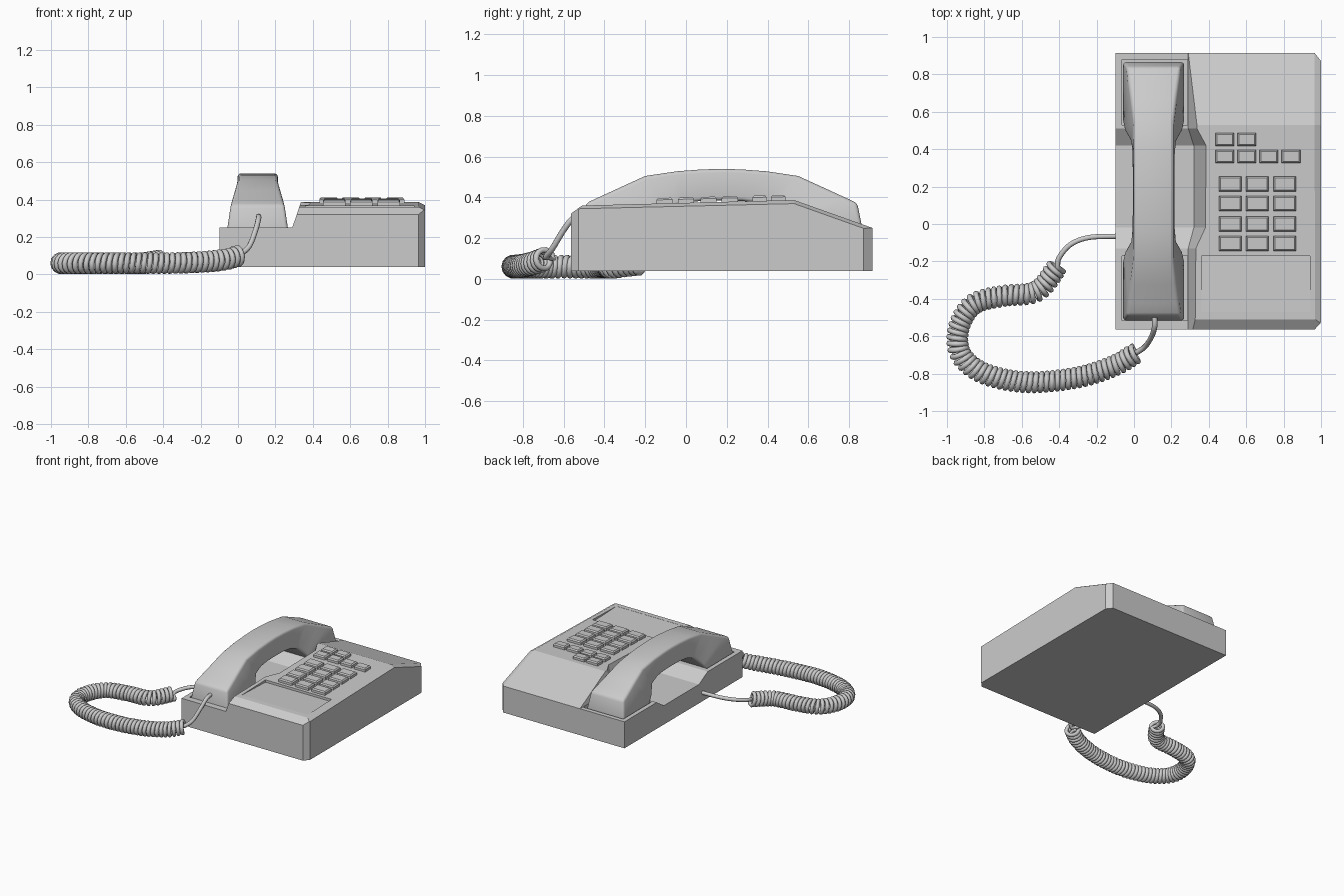
import bpy, bmesh, math
from mathutils import Vector

if "Cube" in bpy.data.objects:
    bpy.data.objects.remove(bpy.data.objects["Cube"])


def make(name, verts, faces):
    me = bpy.data.meshes.new(name)
    me.from_pydata(verts, [], faces)
    bm = bmesh.new()
    bm.from_mesh(me)
    bmesh.ops.recalc_face_normals(bm, faces=bm.faces)
    bm.to_mesh(me)
    bm.free()
    ob = bpy.data.objects.new(name, me)
    bpy.context.collection.objects.link(ob)
    return ob


def loft(name, rings):
    n = len(rings[0])
    verts = [v for r in rings for v in r]
    faces = [(i * n + j, i * n + (j + 1) % n, (i + 1) * n + (j + 1) % n, (i + 1) * n + j)
             for i in range(len(rings) - 1) for j in range(n)]
    faces += [tuple(range(n)), tuple(range((len(rings) - 1) * n, len(rings) * n))]
    return make(name, verts, faces)


def extrude_x(name, profile, x0, x1):
    return loft(name, [[(x, y, z) for y, z in profile] for x in (x0, x1)])


def box(name, x0, x1, y0, y1, z0, z1):
    return extrude_x(name, [(y0, z0), (y1, z0), (y1, z1), (y0, z1)], x0, x1)


def apply(ob, mod):
    bpy.ops.object.select_all(action='DESELECT')
    bpy.context.view_layer.objects.active = ob
    ob.select_set(True)
    bpy.ops.object.modifier_apply(modifier=mod.name)


def cut(ob, cutter):
    m = ob.modifiers.new("cut", 'BOOLEAN')
    m.operation, m.solver, m.object = 'DIFFERENCE', 'EXACT', cutter
    apply(ob, m)
    bpy.data.objects.remove(cutter)


def bevel(ob, width, segments, angle=40):
    m = ob.modifiers.new("bevel", 'BEVEL')
    m.width, m.segments, m.limit_method = width, segments, 'ANGLE'
    m.angle_limit = math.radians(angle)
    apply(ob, m)


# Base: side profile extruded, then right-hand edges planed off
base = extrude_x("base", [(-.565, .04), (.915, .04), (.915, .25), (.53, .387),
                          (-.51, .36), (-.565, .32)], -.10, 1.0)
bm = bmesh.new()
bm.from_mesh(base.data)
for co, no in (((.965, -.565, 0), (1, -.9, 0)), ((.965, .915, 0), (1, .8, 0)),
               ((.965, .53, .387), (.5, -.024, 1)), ((.965, .53, .387), (.5, .356, 1))):
    r = bmesh.ops.bisect_plane(bm, geom=bm.verts[:] + bm.edges[:] + bm.faces[:],
                               plane_co=co, plane_no=no, clear_outer=True)
    edges = [e for e in r['geom_cut'] if isinstance(e, bmesh.types.BMEdge)]
    bmesh.ops.holes_fill(bm, edges=[e for e in bm.edges if e.is_boundary])
bmesh.ops.recalc_face_normals(bm, faces=bm.faces)
bm.to_mesh(base.data)
bm.free()

# Handset trough: sloped wall with a finger dip in the middle
trough = []
for y, floor, x in ((-.8, .25, .29), (-.13, .25, .29), (-.02, .19, .34),
                    (.42, .19, .34), (.51, .25, .29), (1.1, .25, .29)):
    wall = lambda z: x + (z - .25) * .34
    trough.append([(-.3, y, floor), (wall(floor), y, floor), (wall(.6), y, .6), (-.3, y, .6)])
cut(base, loft("trough_cutter", trough))

# Wells for the handset ends, and the shallow label panel
for y0, y1 in ((-.515, -.17), (.53, .88)):
    cut(base, box("well_cutter", -.065, .287, y0, y1, .2, .5))
cut(base, extrude_x("panel_cutter", [(-.47, .3600), (-.17, .350), (-.17, .5), (-.47, .5)], .36, .94))

# Keys
def key(name, x, y, w, h):
    z = .372 + .025 * (y + .05)
    rings = [[(x + sx * (w / 2 - i), y + sy * (h / 2 - i), zz + .025 * sy * h / 2)
              for sx, sy in ((-1, -1), (1, -1), (1, 1), (-1, 1))]
             for i, zz in ((0, z - .01), (0, z + .018), (.008, z + .027))]
    loft(name, rings)


for r, y in enumerate((.215, .11, .0, -.105)):
    for c, x in enumerate((.515, .66, .805)):
        key(f"number_key_{r}_{c}", x, y, .12, .08)
for r, (y, count) in enumerate(((.36, 4), (.452, 2))):
    for c in range(count):
        key(f"function_key_{r}_{c}", .485 + .118 * c, y, .10, .07)

# Handset: half of the sections from the middle to the end, mirrored
half = [((0, .54, .107), (0, .385, .112)),
        ((.1, .537, .107), (.1, .383, .112)),
        ((.22, .528, .107), (.19, .372, .113)),
        ((.375, .505, .108), (.26, .345, .12)),
        ((.50, .448, .122), (.32, .28, .155)),
        ((.60, .402, .136), (.365, .225, .165)),
        ((.665, .372, .145), (.695, .225, .165))]
rings = []
for s, secs in ((-1, half[:0:-1]), (1, half)):
    for (yt, zt, wt), (yb, zb, wb) in secs:
        yt, yb = .175 + s * yt, .175 + s * yb
        rings.append([(.105 - wb, yb, zb), (.105 + wb, yb, zb),
                      (.105 + wt, yt, zt), (.105 - wt, yt, zt)])
handset = loft("handset", rings)
bevel(handset, .018, 3)
bpy.ops.object.shade_smooth_by_angle(angle=math.radians(35))


# Cord: lead, coil and lead in one swept path
def smooth_path(pts, steps):
    p = [Vector(q) for q in pts]
    p = [2 * p[0] - p[1]] + p + [2 * p[-1] - p[-2]]
    out = []
    for a, b, c, d in zip(p, p[1:], p[2:], p[3:]):
        for k in range(steps):
            t = k / steps
            out.append(.5 * (2 * b + (c - a) * t + (2 * a - 5 * b + 4 * c - d) * t * t
                             + (3 * b - a - 3 * c + d) * t ** 3))
    return out + [p[-2]]


def resample(pts, n):
    total = sum((b - a).length for a, b in zip(pts, pts[1:]))
    out, i, run = [], 0, 0.0
    for k in range(n):
        d = total * k / (n - 1)
        while i < len(pts) - 2 and run + (pts[i + 1] - pts[i]).length < d:
            run += (pts[i + 1] - pts[i]).length
            i += 1
        seg = pts[i + 1] - pts[i]
        out.append(pts[i] + seg * ((d - run) / seg.length))
    return out


lead_a = smooth_path([(.11, -.49, .31), (.11, -.55, .30), (.095, -.60, .24),
                      (.06, -.655, .15), (.01, -.69, .105)], 6)
lead_b = smooth_path([(-.41, -.23, .075), (-.40, -.18, .085), (-.34, -.11, .1),
                      (-.24, -.072, .107), (-.08, -.065, .107)], 6)
turns, per = 62, 14
axis = resample(smooth_path([(.01, -.69, .1), (-.1, -.755, .075), (-.3, -.82, .062),
                             (-.57, -.846, .06), (-.8, -.80, .06), (-.925, -.7, .06),
                             (-.938, -.56, .06), (-.86, -.43, .06), (-.7, -.385, .06),
                             (-.52, -.36, .06), (-.41, -.23, .075)], 20), turns * per)
coil = []
for i, p in enumerate(axis):
    t = (axis[min(i + 1, len(axis) - 1)] - axis[max(i - 1, 0)]).normalized()
    side = t.cross(Vector((0, 0, 1))).normalized()
    up = side.cross(t)
    a = 2 * math.pi * i / per
    coil.append(p + .045 * (math.cos(a) * side + math.sin(a) * up))
path = lead_a + coil + lead_b
cu = bpy.data.curves.new("cord", 'CURVE')
cu.dimensions, cu.bevel_depth, cu.bevel_resolution, cu.use_fill_caps = '3D', .0145, 2, True
sp = cu.splines.new('POLY')
sp.points.add(len(path) - 1)
for q, p in zip(sp.points, path):
    q.co = (*p, 1)
sp.use_smooth = True
bpy.context.collection.objects.link(bpy.data.objects.new("cord", cu))
